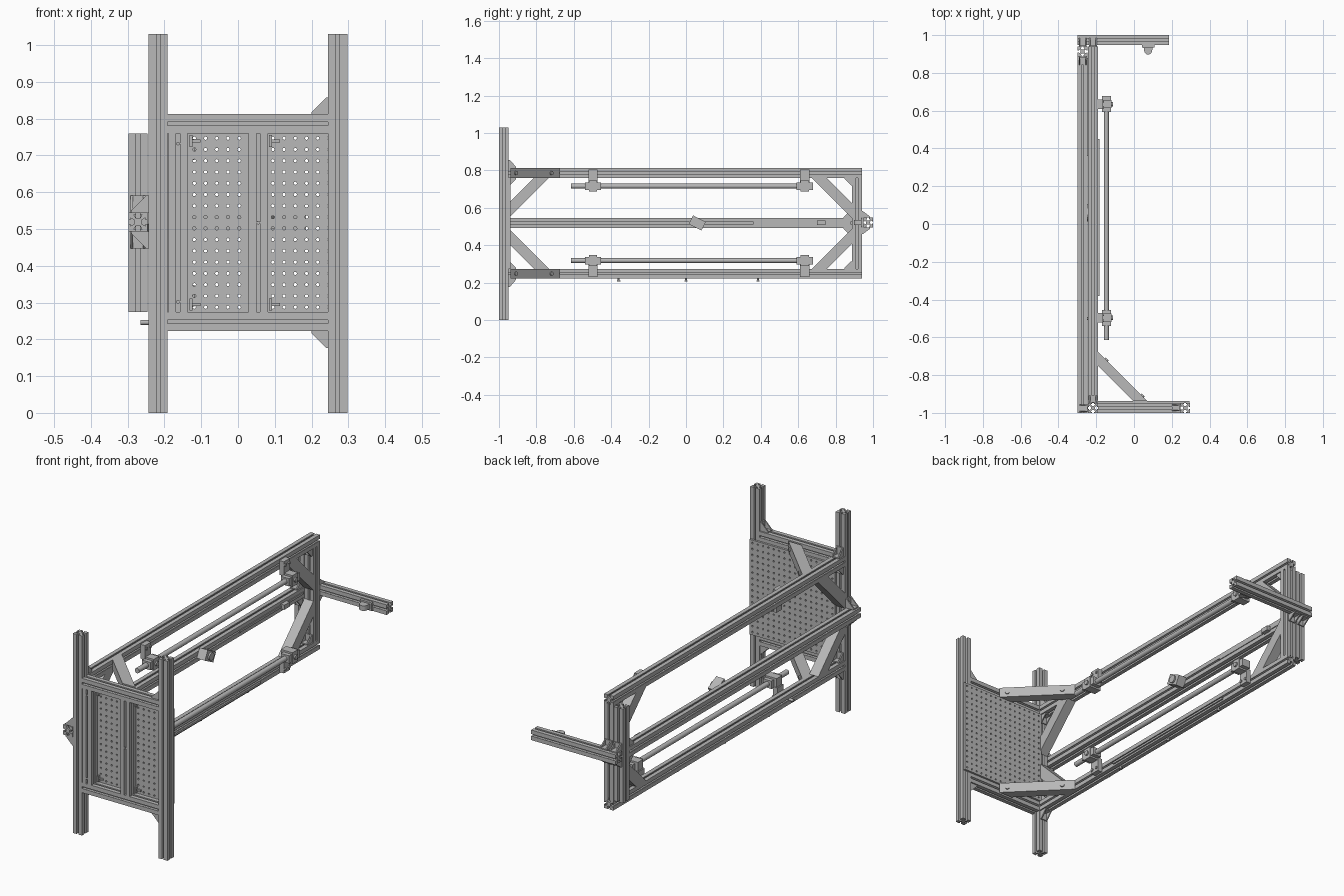
import bpy, bmesh, math
from mathutils import Vector

if "Cube" in bpy.data.objects:
    bpy.data.objects.remove(bpy.data.objects["Cube"])

MID = 0.517          # height the frame mirrors about
H = 0.026            # half width of an extrusion
RX, MX = -0.217, -0.272   # x of outer rails, x of middle rail
RAIL = 0.269         # rail offset from MID

grey = bpy.data.materials.new("aluminium grey")
grey.diffuse_color = (0.48, 0.48, 0.48, 1)
grey.use_nodes = True
grey.node_tree.nodes["Principled BSDF"].inputs["Base Color"].default_value = grey.diffuse_color


def finish(name, bm):
    bmesh.ops.recalc_face_normals(bm, faces=bm.faces)
    me = bpy.data.meshes.new(name)
    bm.to_mesh(me)
    bm.free()
    me.materials.append(grey)
    ob = bpy.data.objects.new(name, me)
    bpy.context.collection.objects.link(ob)
    return ob


def prism(name, axis, pts, lo, hi):
    """Extrude a 2D outline along an axis (x: yz plane, y: xz, z: xy)."""
    put = {'x': lambda a, b, t: (t, a, b),
           'y': lambda a, b, t: (a, t, b),
           'z': lambda a, b, t: (a, b, t)}[axis]
    bm = bmesh.new()
    lower = [bm.verts.new(put(a, b, lo)) for a, b in pts]
    upper = [bm.verts.new(put(a, b, hi)) for a, b in pts]
    bm.faces.new(lower)
    bm.faces.new(upper)
    n = len(pts)
    for i in range(n):
        j = (i + 1) % n
        bm.faces.new((lower[i], lower[j], upper[j], upper[i]))
    return finish(name, bm)


def box(name, x0, x1, y0, y1, z0, z1):
    return prism(name, 'z', [(x0, y0), (x1, y0), (x1, y1), (x0, y1)], z0, z1)


def extrusion(name, axis, a, b, lo, hi):
    """Square bar with a T-shaped slot in each side."""
    side = [(-H, -H), (-.005, -H), (-.005, -.020), (-.011, -.020), (-.006, -.011),
            (.006, -.011), (.011, -.020), (.005, -.020), (.005, -H)]
    pts = []
    for k in range(4):
        c, s = round(math.cos(k * math.pi / 2)), round(math.sin(k * math.pi / 2))
        pts += [(a + c * u - s * v, b + s * u + c * v) for u, v in side]
    return prism(name, axis, pts, lo, hi)


def rod(name, start, direction, length, r, sides=20):
    bm = bmesh.new()
    bmesh.ops.create_cone(bm, cap_ends=True, segments=sides, radius1=r, radius2=r, depth=length)
    ob = finish(name, bm)
    d = Vector(direction).normalized()
    ob.rotation_euler = d.to_track_quat('Z', 'Y').to_euler()
    ob.location = Vector(start) + d * length / 2
    bpy.ops.object.select_all(action='DESELECT')
    ob.select_set(True)
    bpy.context.view_layer.objects.active = ob
    bpy.ops.object.shade_smooth_by_angle(angle=math.radians(40))
    return ob


def gusset(name, axis, a, b, sa, sb, lo, hi, t=0.006):
    """Corner bracket: two flanges at (a, b) and two triangular cheeks."""
    ka, kb = math.copysign(t, sa), math.copysign(t, sb)
    prism(name + "_flanges", axis, [(a, b), (a + sa, b), (a + sa, b + kb), (a + ka, b + kb),
                                    (a + ka, b + sb), (a, b + sb)], lo, hi)
    for p in (lo, hi - t):
        prism(name + "_cheek", axis, [(a, b), (a + sa, b), (a + sa, b + kb),
                                      (a + ka, b + sb), (a, b + sb)], p, p + t)


# Front posts and the vertical bars between the crossbars
for x in (RX, 0.271):
    extrusion("front_post", 'z', x, -0.974, 0, 1.03)
for x in (-0.163, 0.055):
    extrusion("panel_bar", 'z', x, -0.974, MID - 0.243, MID + 0.243)
rod("panel_bolt", (0.055, -0.999, 0.517), (0, -1, 0), 0.001, 0.005, 10)

# Middle rail, end columns and rear arm
extrusion("middle_rail", 'y', MX, MID + 0.002, -1, 0.888)
extrusion("outer_end_column", 'z', MX, 0.914, MID - 0.243, MID + 0.243)
extrusion("inner_end_column", 'z', RX, 0.914, MID - 0.243, MID + 0.243)
extrusion("rear_arm", 'x', 0.974, MID + 0.004, -0.298, 0.185)

for k in (1, -1):
    z = MID + k * RAIL
    inner = MID + k * (RAIL - H)
    outer = MID + k * (RAIL + H)
    extrusion("long_rail", 'y', RX, z, -0.948, 0.94)
    extrusion("front_crossbar", 'x', -0.974, z, -0.191, 0.245)

    # Diagonal braces in the side frame
    for y, s in ((-0.948, 1), (0.888, -1)):
        L, w = 0.215, 0.08
        prism("side_brace", 'x', [(y + s * L, inner), (y + s * (L - w), inner),
                                  (y, inner - k * (L - w)), (y, inner - k * L)], RX - H, RX + H)
        gusset("frame_corner_bracket", 'x', y, inner, s * 0.04, -k * 0.04, RX - 0.02, RX + 0.02)

    # Diagonal braces from side frame to front frame
    L, w, x, y = 0.262, 0.075, -0.191, -0.937
    prism("floor_brace" if k < 0 else "top_brace", 'z',
          [(x, y + L), (x, y + L - w), (x + L - w, y), (x + L, y)], z - H, z + H)
    for by in (-0.91, -0.72):
        rod("brace_bolt", (x + L - (by - y), by, z), (1, 1, 0), 0.006, 0.011, 12)

    # Outside corner brackets
    gusset("post_bracket", 'y', 0.245, outer, -0.045, k * 0.045, -0.99, -0.955)
    gusset("rail_bracket", 'x', -0.948, outer, 0.04, k * 0.045, RX - 0.02, RX + 0.02)

    # Round guide rods with clamp mounts
    rz = MID + k * 0.199
    rod("guide_rod", (-0.146, -0.615, rz), (0, 1, 0), 1.29, 0.013)
    for y in (-0.497, 0.635):
        s = 1 if y < 0 else -1
        za, zb = sorted((MID + k * 0.215, MID + k * 0.288))
        box("clamp_plate", -0.191, -0.165, y - 0.025, y + 0.025, za, zb)
        box("clamp_body", -0.185, -0.118, y - 0.022, y + 0.022, rz - 0.029, rz + 0.029)
        box("clamp_collar", -0.17, -0.122, y - 0.043, y + 0.043, rz - 0.02, rz + 0.02)
        rod("clamp_screw", (-0.118, y, rz), (1, 0, 0), 0.008, 0.012, 12)
        for dy in (-0.016, 0.016):
            rod("plate_screw", (-0.165, y + dy, z), (1, 0, 0), 0.006, 0.007, 10)

    # Brackets holding the middle rail and the arm
    ez = MID + 0.002 + k * H
    gusset("rail_front_bracket", 'y', -0.243, ez, -0.046, k * 0.046, -0.995, -0.955)
    gusset("rail_end_bracket", 'x', 0.888, ez, -0.045, k * 0.046, MX - 0.02, MX + 0.02)
    gusset("arm_bracket", 'x', 0.94, ez + 0.002, 0.045, k * 0.035, MX - 0.02, MX + 0.02)
    gusset("arm_inner_bracket", 'x', 0.94, ez + 0.002, 0.045, k * 0.035, RX - 0.02, RX + 0.02)

    # Clips holding the perforated panel
    for cx in (-0.132, 0.084):
        cz = MID + k * 0.222
        box("panel_clip", cx, cx + 0.03, -0.957, -0.95, cz - 0.004, cz + 0.004)
        box("panel_clip_leg", cx, cx + 0.008, -0.962, -0.95, cz - 0.016, cz + 0.016)
    rod("bar_bolt", (-0.163, -0.999, MID + k * 0.215), (0, -1, 0), 0.001, 0.005, 10)

# Perforated panel: every cell is a square around an eight-sided hole
N, X0, X1, Z0, Z1, R = 16, -0.195, 0.293, 0.272, 0.762, 0.0045
bm = bmesh.new()
dx, dz = (X1 - X0) / N, (Z1 - Z0) / N
for i in range(N):
    for j in range(N):
        cx, cz = X0 + (i + .5) * dx, Z0 + (j + .5) * dz
        ring, edge = [], []
        for q in range(8):
            c, s = math.cos(q * math.pi / 4), math.sin(q * math.pi / 4)
            m = max(abs(c), abs(s))
            ring.append(bm.verts.new((cx + R * c, -0.943, cz + R * s)))
            edge.append(bm.verts.new((cx + dx / 2 * c / m, -0.943, cz + dz / 2 * s / m)))
        for q in range(8):
            r = (q + 1) % 8
            bm.faces.new((ring[q], edge[q], edge[r], ring[r]))
bmesh.ops.remove_doubles(bm, verts=bm.verts, dist=0.0005)
panel = finish("perforated_panel", bm)
solid = panel.modifiers.new("thickness", 'SOLIDIFY')
solid.thickness, solid.offset = 0.011, 0

# Small fittings along the rails
for y in (-0.36, 0.0, 0.385):
    rod("rail_stud", (RX, y, 0.224), (0, 0, -1), 0.018, 0.005, 10)
    rod("rail_stud_head", (RX, y, 0.211), (0, 0, -1), 0.006, 0.009, 10)
box("cable_strip", -0.191, -0.183, -0.38, 0.45, 0.231, 0.241)
rod("side_knob", (-0.24, -0.5, 0.246), (-1, 0, 0), 0.025, 0.007, 12)
box("slot_cover", -0.246, -0.242, 0.36, 0.88, 0.513, 0.525)
box("slot_sensor", -0.246, -0.225, 0.70, 0.745, 0.507, 0.531)

# Tilted sensor head on the middle rail
head = box("sensor_head", -0.025, 0.022, -0.038, 0.038, -0.026, 0.026)
head.location = (-0.221, 0.06, 0.519)
head.rotation_euler = (math.radians(-27), 0, 0)
rod("sensor_lens", (-0.199, 0.06, 0.519), (1, 0, 0), 0.008, 0.02)

# Lug on the rear arm
box("lug_flange", 0.042, 0.108, 0.935, 0.948, 0.50, 0.542)
lug = [(0.05, 0.94)] + [(0.075 + 0.021 * math.cos(a), 0.918 + 0.021 * math.sin(a))
       for a in [math.pi * (1 + i / 10) for i in range(11)]] + [(0.1, 0.94)]
prism("lug_body", 'z', lug, 0.508, 0.534)
